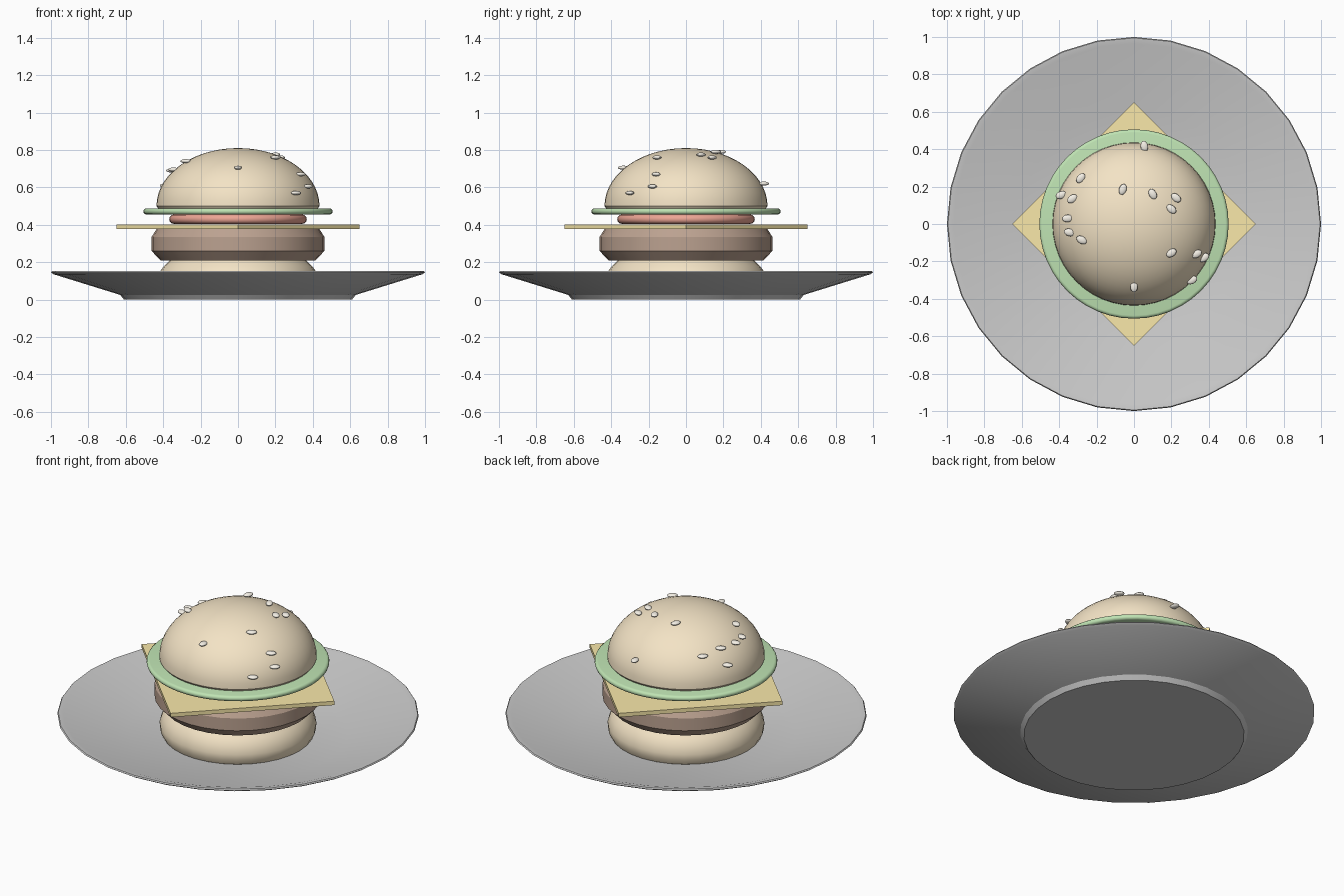
import bpy, bmesh, math

if "Cube" in bpy.data.objects:
    bpy.data.objects.remove(bpy.data.objects["Cube"])


def colour(name, rgb):
    m = bpy.data.materials.new(name)
    m.diffuse_color = (*rgb, 1)
    m.use_nodes = True
    m.node_tree.nodes["Principled BSDF"].inputs["Base Color"].default_value = m.diffuse_color
    return m


def finish(obj, mat, angle=30):
    if mat:
        obj.data.materials.append(mat)
    bpy.ops.object.select_all(action='DESELECT')
    obj.select_set(True)
    bpy.context.view_layer.objects.active = obj
    bpy.ops.object.shade_smooth_by_angle(angle=math.radians(angle))
    return obj


def lathe(name, profile, mat=None, sides=32, angle=30):
    """Revolve (radius, z) points, listed bottom to top; ends at radius 0 close it."""
    bm = bmesh.new()
    rings = []
    for r, z in profile:
        n = 1 if r == 0 else sides
        rings.append([bm.verts.new((r * math.cos(math.tau * i / sides),
                                    r * math.sin(math.tau * i / sides), z)) for i in range(n)])
    for a, b in zip(rings, rings[1:]):
        for i in range(sides):
            j = (i + 1) % sides
            quad = [a[i % len(a)], a[j % len(a)], b[j % len(b)], b[i % len(b)]]
            bm.faces.new(list(dict.fromkeys(quad)))
    bmesh.ops.recalc_face_normals(bm, faces=bm.faces[:])
    me = bpy.data.meshes.new(name)
    bm.to_mesh(me)
    bm.free()
    obj = bpy.data.objects.new(name, me)
    bpy.context.collection.objects.link(obj)
    return finish(obj, mat, angle)


def disc(name, r, z0, z1, mat):
    """Thin slice with a rounded edge."""
    c, h = (z0 + z1) / 2, (z1 - z0) / 2
    edge = [(r - h + h * math.cos(t), c + h * math.sin(t))
            for t in (math.radians(a) for a in range(-90, 91, 30))]
    return lathe(name, [(0, z0)] + edge + [(0, z1)], mat, 48, 40)


bread = colour("bread", (0.90, 0.77, 0.56))
meat = colour("meat", (0.50, 0.36, 0.28))
yellow = colour("cheese", (0.95, 0.81, 0.40))
red = colour("tomato", (0.85, 0.38, 0.30))
green = colour("lettuce", (0.52, 0.77, 0.45))
cream = colour("seed", (0.92, 0.88, 0.80))

# Plate with a small foot, sloped wall and thin lip
lathe("plate", [(0, 0), (0.61, 0), (0.63, 0.025), (0.985, 0.135), (1.0, 0.145), (0.995, 0.152),
                (0.965, 0.149), (0.61, 0.033), (0, 0.028)], angle=25)

# Bottom bun
lathe("bottom_bun", [(0, 0.02), (0.39, 0.02), (0.418, 0.035), (0.432, 0.065), (0.434, 0.10),
                     (0.418, 0.15), (0.395, 0.18), (0.36, 0.215), (0, 0.215)], bread)

# Patty with chamfered edges
lathe("patty", [(0, 0.21), (0.415, 0.21), (0.462, 0.26), (0.462, 0.335),
                (0.435, 0.378), (0, 0.378)], meat, angle=25)

# Cheese slice turned so its corners point along the axes
bpy.ops.mesh.primitive_cube_add(size=1, location=(0, 0, 0.388), rotation=(0, 0, math.pi / 4))
cheese = bpy.context.object
cheese.name = "cheese_slice"
cheese.scale = (0.92, 0.92, 0.024)
finish(cheese, yellow)

# Tomato and lettuce
disc("tomato_slice", 0.368, 0.405, 0.455, red)
disc("lettuce_leaf", 0.506, 0.455, 0.488, green)

# Domed top bun
dome = [(0.436 * math.cos(t), 0.50 + 0.31 * math.sin(t))
        for t in (math.radians(90 * i / 14) for i in range(14))]
lathe("top_bun", [(0, 0.485), (0.425, 0.485)] + dome + [(0, 0.81)], bread, 48)

# Sesame seeds: x, y, z, heading in degrees
seeds = [(0.055, 0.415, 0.62, 100), (-0.285, 0.245, 0.67, 50), (-0.06, 0.185, 0.79, 70),
         (0.10, 0.16, 0.79, 120), (0.225, 0.14, 0.76, 140), (0.20, 0.08, 0.775, 140),
         (-0.39, 0.155, 0.61, 20), (-0.33, 0.135, 0.69, 35), (-0.355, 0.03, 0.69, 5),
         (-0.345, -0.045, 0.695, 165), (-0.28, -0.085, 0.74, 150), (0.20, -0.155, 0.76, 35),
         (0.335, -0.16, 0.67, 30), (0.375, -0.18, 0.605, 40), (0.31, -0.30, 0.57, 30),
         (0, -0.335, 0.705, 90)]
for k, (x, y, z, a) in enumerate(seeds):
    bpy.ops.mesh.primitive_uv_sphere_add(segments=16, ring_count=8, radius=1, location=(x, y, z),
                                         rotation=(0, 0, math.radians(a)))
    s = bpy.context.object
    s.name = f"sesame_seed_{k + 1}"
    s.scale = (0.03, 0.02, 0.011)
    finish(s, cream, 60)
